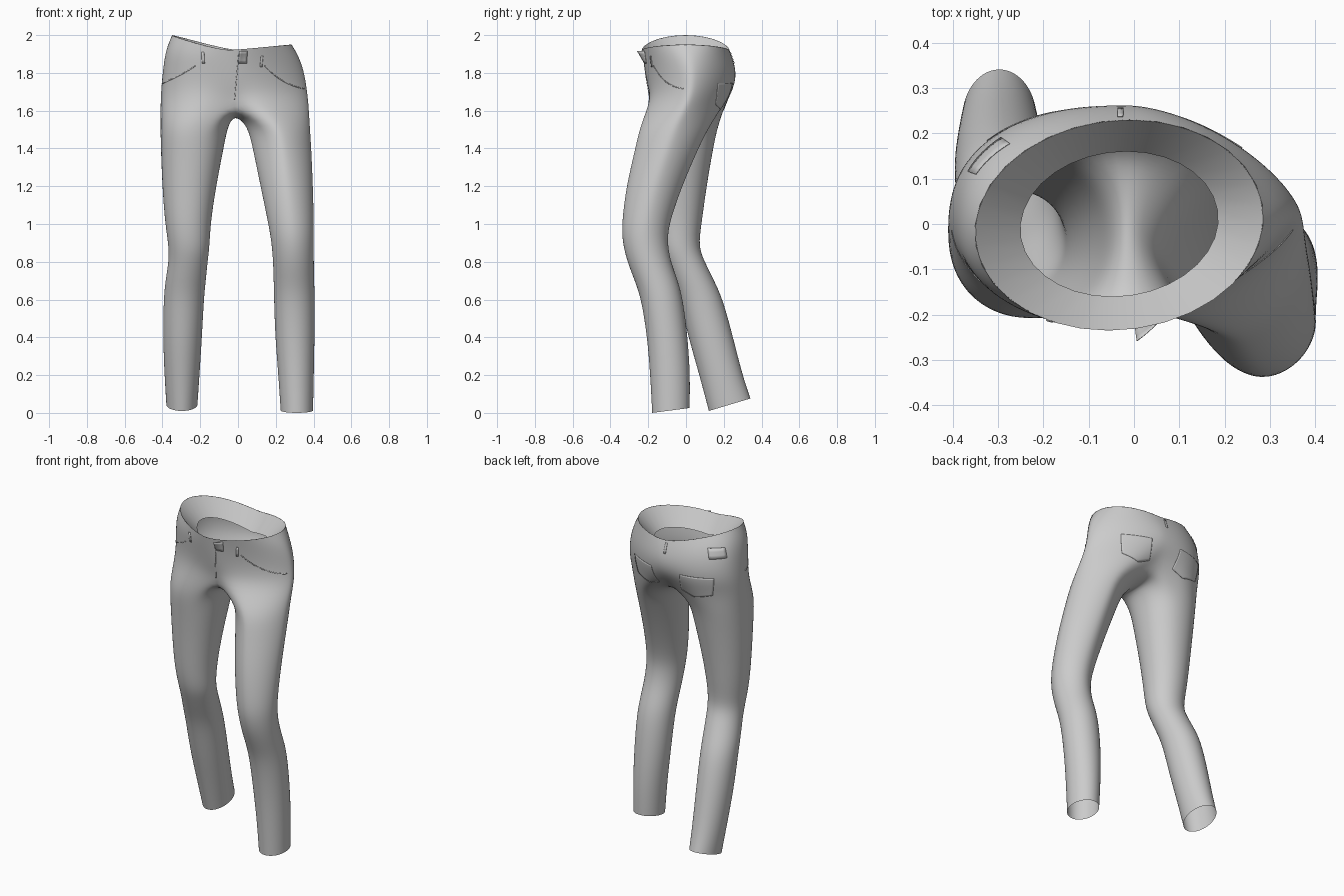
import bpy, bmesh
from math import sin, cos, pi, radians, exp, copysign
from mathutils import Vector
from mathutils.bvhtree import BVHTree

cube = bpy.data.objects.get("Cube")
if cube:
    bpy.data.objects.remove(cube, do_unlink=True)

cloth = bpy.data.materials.new("grey cloth")
cloth.use_nodes = True
GREY = (0.6, 0.6, 0.6, 1)
cloth.diffuse_color = GREY
cloth.node_tree.nodes["Principled BSDF"].inputs["Base Color"].default_value = GREY

HIP_SIDES = 32
LEG_SIDES = 24

# Rings: height, min x, max x, min y, max y
HIPS = [
    (1.92, -.35, .285, -.235, .23),
    (1.87, -.383, .322, -.228, .25),
    (1.80, -.398, .35, -.217, .268),
    (1.72, -.408, .366, -.21, .266),
    (1.64, -.412, .376, -.225, .24),
]
LIFT = [1, .7, .4, .1, 0]
PINCH = [0, 0, 0, .04, .2]
# Roundness of the left and right half: two is an ellipse, less is pointed
LEFT_ROUND = [2, 1.7, 1.55, 1.5, 1.5]
RIGHT_ROUND = [2, 2.25, 2.3, 2.25, 2.15]
LEFT_LEG = [
    (1.52, .05, .382, -.245, .127),
    (1.4, .077, .39, -.27, .067),
    (1.2, .118, .398, -.318, -.02),
    (1.0, .16, .403, -.342, -.09),
    (.9, .177, .402, -.337, -.098),
    (.8, .185, .402, -.312, -.08),
    (.7, .188, .404, -.272, -.042),
    (.6, .19, .407, -.237, -.015),
    (.4, .196, .406, -.206, .01),
    (.2, .213, .402, -.19, .023),
    (0, .225, .398, -.18, .02),
]
RIGHT_LEG = [
    (1.52, -.412, -.053, -.215, .17),
    (1.4, -.41, -.075, -.2, .145),
    (1.2, -.402, -.115, -.18, .11),
    (1.0, -.387, -.145, -.165, .083),
    (.88, -.367, -.15, -.145, .066),
    (.8, -.368, -.16, -.115, .1),
    (.7, -.385, -.17, -.075, .15),
    (.6, -.395, -.18, -.035, .197),
    (.4, -.398, -.19, .012, .25),
    (.2, -.39, -.203, .07, .3),
    (.01, -.38, -.214, .12, .342),
]


def finish(name, bm, modifiers=()):
    mesh = bpy.data.meshes.new(name)
    bm.to_mesh(mesh)
    bm.free()
    mesh.materials.append(cloth)
    for poly in mesh.polygons:
        poly.use_smooth = True
    obj = bpy.data.objects.new(name, mesh)
    bpy.context.collection.objects.link(obj)
    for kind, settings in modifiers:
        mod = obj.modifiers.new(kind.title(), kind)
        for key, value in settings.items():
            setattr(mod, key, value)
    return obj


def oval(row, a, roundness=2):
    # Angle zero faces the front and turns towards the left side
    z, x0, x1, y0, y1 = row
    s, c = [copysign(abs(t) ** (2 / roundness), t) for t in (sin(a), cos(a))]
    return Vector(((x0 + x1) / 2 + (x1 - x0) / 2 * s,
                   (y0 + y1) / 2 - (y1 - y0) / 2 * c, z))


def hip_ring(bm, row, lift, pinch, left_round=2, right_round=2):
    ring = []
    for k in range(HIP_SIDES):
        a = 2 * pi * k / HIP_SIDES
        s = sin(a)
        p = oval(row, a, left_round if s > 0 else right_round)
        p.x += .1 * lift * p.y
        p.y *= 1 - pinch * exp(-(s / .3) ** 2)
        p.z += lift * abs(s) ** 1.2 * (.08 if s < 0 else .03)
        ring.append(bm.verts.new(p))
    return ring


def leg_ring(bm, row, side, tilt):
    # The left thigh is slightly pointed, the right one slightly square
    roundness = 2 + max(0, row[0] - .7) * (-.55 if side > 0 else .18)
    ring = []
    for i in range(LEG_SIDES):
        a = side * radians(-30 + 360 * i / LEG_SIDES)
        p = oval(row, a, roundness)
        p.z += tilt * (p.y - row[3])
        ring.append(bm.verts.new(p))
    return ring


def bridge(bm, upper, lower, side=1):
    n = len(upper)
    for k in range(n):
        j = (k + 1) % n
        quad = [lower[k], lower[j], upper[j], upper[k]]
        bm.faces.new(quad[::side])


# Trousers: hips lofted down to a crotch seam, then one tube per leg
bm = bmesh.new()
hips = [hip_ring(bm, *args) for args in zip(HIPS, LIFT, PINCH, LEFT_ROUND, RIGHT_ROUND)]
for upper, lower in zip(hips, hips[1:]):
    bridge(bm, upper, lower)
base = hips[-1]
half = HIP_SIDES // 2
front, back = base[0], base[half]
seam = []
for j in range(1, LEG_SIDES - half):
    t = j / (LEG_SIDES - half)
    p = back.co.lerp(front.co, t)
    p.z -= .06 * sin(pi * t) ** .6
    seam.append(bm.verts.new(p))
left_top = base[:half + 1] + seam
right_top = [base[-k] for k in range(half + 1)] + seam
for top, rows, side, hem in ((left_top, LEFT_LEG, 1, .13), (right_top, RIGHT_LEG, -1, .3)):
    for row in rows:
        ring = leg_ring(bm, row, side, hem if row is rows[-1] else 0)
        bridge(bm, top, ring, side)
        top = ring
trousers = finish("trousers", bm, [("SUBSURF", {"levels": 2, "render_levels": 2})])

# Waist lining: sloping inward from the rim
bm = bmesh.new()
rim = hip_ring(bm, HIPS[0], 1, 0)
inner = hip_ring(bm, (1.815, -.25, .185, -.16, .16), 1, 0)
bridge(bm, rim, inner, -1)
finish("waist_lining", bm)

# Surface lookup for details sewn on the hips
bpy.context.view_layer.update()
surface = BVHTree.FromObject(trousers, bpy.context.evaluated_depsgraph_get())


def on_hips(angle, z, gap):
    a = radians(angle)
    out = Vector((sin(a), -cos(a), 0))
    axis = Vector((-.03, 0, z))
    hit = surface.ray_cast(axis, out)[0]
    if hit is None:
        hit = surface.find_nearest(axis + out * .3)[0]
        hit.z = z
    return hit + out * gap


def patch(name, place, columns, rows):
    # place(u, v) gives an angle, a height and a gap from the cloth
    bm = bmesh.new()
    grid = [[bm.verts.new(on_hips(*place(u / columns, v / rows)))
             for u in range(columns + 1)] for v in range(rows + 1)]
    for low, high in zip(grid, grid[1:]):
        for u in range(columns):
            bm.faces.new((low[u], low[u + 1], high[u + 1], high[u]))
    return finish(name, bm, [("SOLIDIFY", {"thickness": .002, "offset": 0})])


# Pockets, mirrored left and right
for word, side, end in (("left", 1, 1.715), ("right", -1, 1.74)):
    patch(word + "_front_pocket_edge",
          lambda u, v: (side * (45 + 43 * u), end + (1.835 - end) * (1 - u) ** 1.5 + .005 * v, .002),
          28, 1)
    patch(word + "_back_pocket",
          lambda u, v: (180 - side * (22 + 36 * u),
                        1.745 * v + (1 - v) * (1.63 - .03 * (1 - abs(2 * u - 1))), .002), 20, 12)

# Belt loops and the label patch around the waist
LOOPS = {"front_left": (40, 1.83), "front_right": (-36, 1.85), "back": (180, 1.85)}
for word, (angle, low) in LOOPS.items():
    patch(word + "_belt_loop",
          lambda u, v: (angle + 3 * (u - .5), low + .06 * v, .003), 2, 3)
patch("waist_patch", lambda u, v: (-109 - 17 * u, 1.86 + .06 * v, .003), 6, 3)

# Fly seam and the loose waistband end above it
patch("fly_seam", lambda u, v: (3 + 5 * v + 1.2 * u, 1.66 + .24 * v, .003), 1, 24)
patch("waistband_tab", lambda u, v: (8 + 12 * u, 1.85 + .065 * v, .002 + .028 * (1 - u) * v), 4, 4)
